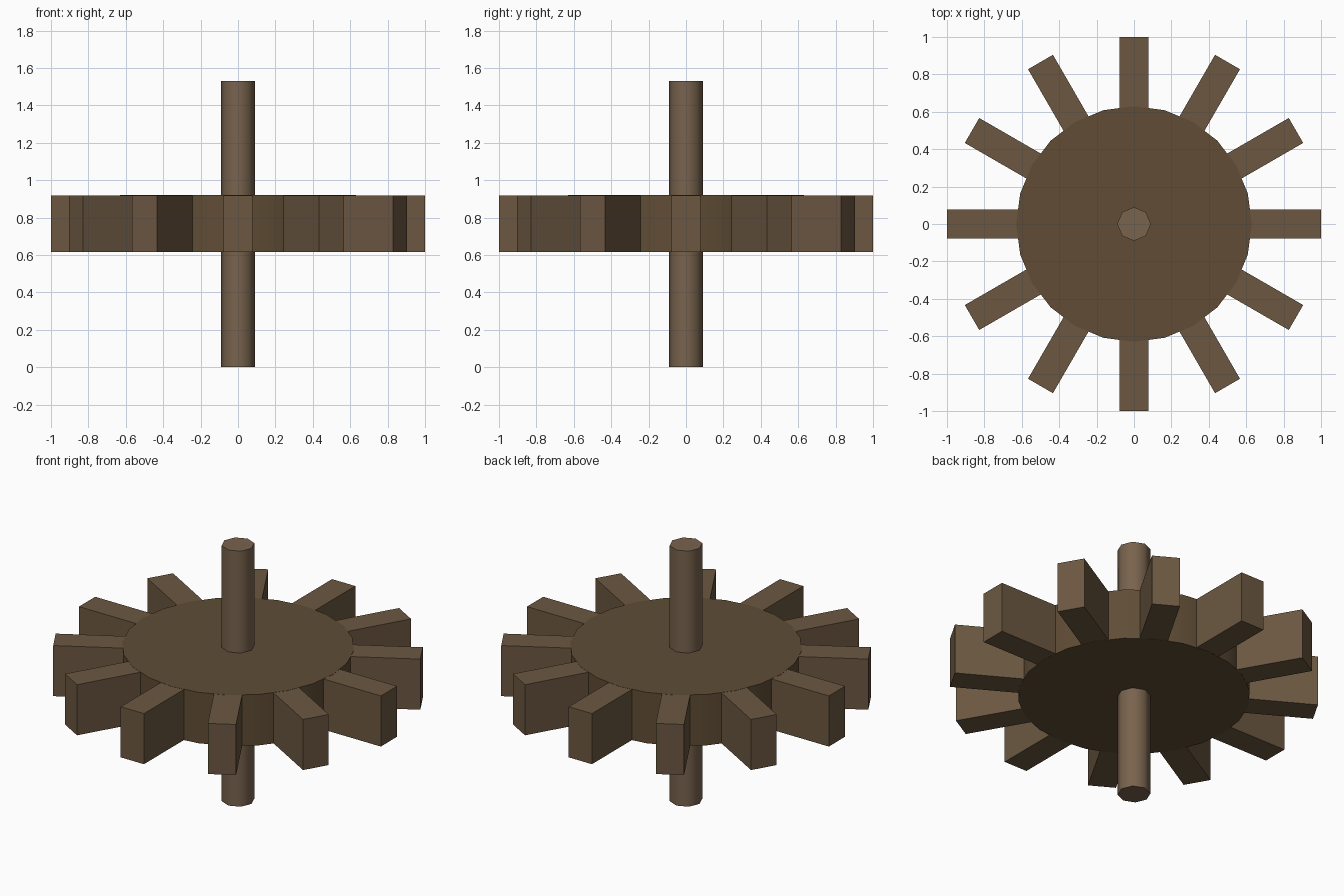
import bpy
import math
from mathutils import Matrix

if "Cube" in bpy.data.objects:
    bpy.data.objects.remove(bpy.data.objects["Cube"])

Z_LOW, Z_HIGH = 0.615, 0.92
Z_MID = (Z_LOW + Z_HIGH) / 2
TEETH = 12


def material(name, rgb):
    mat = bpy.data.materials.new(name)
    mat.diffuse_color = (*rgb, 1)
    mat.use_nodes = True
    mat.node_tree.nodes["Principled BSDF"].inputs["Base Color"].default_value = mat.diffuse_color
    return mat


def cylinder(name, radius, z0, z1, sides, mat):
    bpy.ops.mesh.primitive_cylinder_add(
        vertices=sides, radius=radius, depth=z1 - z0, location=(0, 0, (z0 + z1) / 2))
    ob = bpy.context.object
    ob.name = name
    ob.data.materials.append(mat)
    bpy.ops.object.shade_smooth_by_angle(angle=math.radians(50))
    return ob


shaft_wood = material("shaft_wood", (0.19, 0.125, 0.075))
disc_wood = material("disc_wood", (0.115, 0.073, 0.036))
tooth_wood = material("tooth_wood", (0.15, 0.097, 0.053))

# Axle and wheel disc
cylinder("axle", 0.09, 0, 1.53, 8, shaft_wood)
cylinder("wheel_disc", 0.63, Z_LOW, Z_HIGH, 24, disc_wood)

# Radial teeth, rooted just inside the disc rim
inner, outer, width = 0.6, 1.0, 0.154
for i in range(TEETH):
    bpy.ops.mesh.primitive_cube_add(size=1)
    tooth = bpy.context.object
    tooth.name = f"tooth_{i + 1}"
    tooth.data.transform(
        Matrix.Translation(((inner + outer) / 2, 0, 0))
        @ Matrix.Diagonal((outer - inner, width, Z_HIGH - Z_LOW - 0.002, 1)))
    tooth.location.z = Z_MID
    tooth.rotation_euler.z = i * math.tau / TEETH
    tooth.data.materials.append(tooth_wood)
